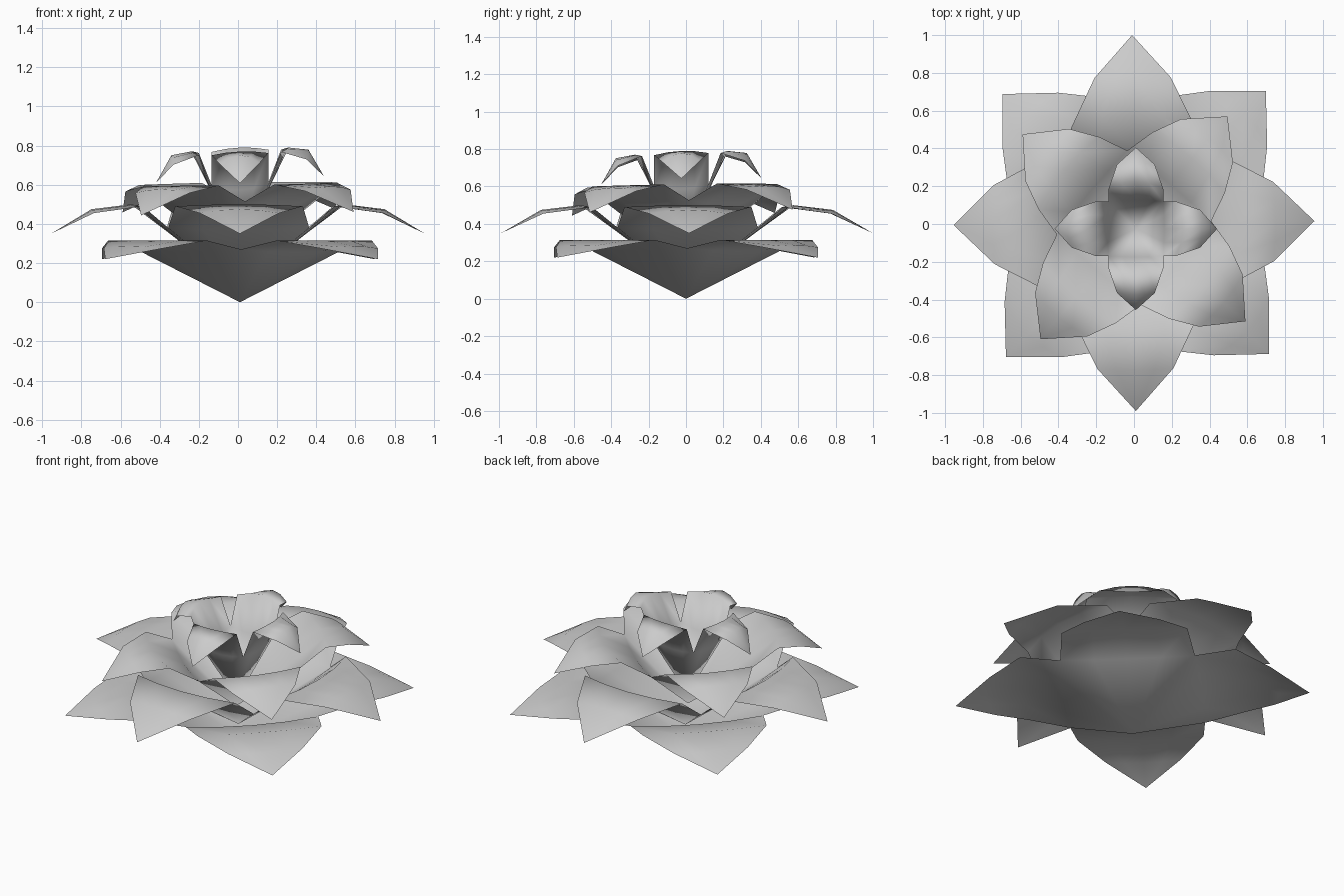
import bpy, bmesh
from math import radians
from mathutils import Matrix, Vector

cube = bpy.data.objects.get("Cube")
if cube:
    bpy.data.objects.remove(cube, do_unlink=True)

grey = bpy.data.materials.new("petal_grey")
grey.use_nodes = True
colour = (0.6, 0.6, 0.6, 1)
grey.diffuse_color = colour
grey.node_tree.nodes["Principled BSDF"].inputs["Base Color"].default_value = colour

COLUMNS = (-1, -0.5, 0, 0.5, 1)


def petal_whorl(name, turn, base_z, rows, tip, stretch=1, shift=(0, 0), tilt=0):
    """Four petals growing from one point; the first row is a shared square cup.
    Each row: reach in middle, reach at edge, half width, middle z, edge z."""
    bm = bmesh.new()
    for quarter in range(4):
        rot = Matrix.Rotation(radians(turn + 90 * quarter), 3, 'Z')

        def vert(x, y, z):
            p = rot @ Vector((x, y, z))
            return bm.verts.new((p.x * stretch + shift[0], p.y + shift[1],
                                 p.z + tilt * (p.x + p.y)))

        base = vert(0, 0, base_z)
        end = vert(tip[0], 0, tip[1])
        grid = []
        for mid, edge, half, z_mid, z_edge in rows:
            grid.append([vert(mid + (edge - mid) * c * c, half * c,
                              z_mid + (z_edge - z_mid) * c * c) for c in COLUMNS])
        for i in range(len(COLUMNS) - 1):
            bm.faces.new((base, grid[0][i], grid[0][i + 1]))
            for a, b in zip(grid, grid[1:]):
                bm.faces.new((a[i], b[i], b[i + 1], a[i + 1]))
            bm.faces.new((grid[-1][i], end, grid[-1][i + 1]))
    # join the petals along the shared cup seams
    bmesh.ops.remove_doubles(bm, verts=bm.verts[:], dist=0.0005)
    for face in bm.faces:
        face.smooth = True
    mesh = bpy.data.meshes.new(name)
    bm.to_mesh(mesh)
    bm.free()
    mesh.materials.append(grey)
    bpy.context.collection.objects.link(bpy.data.objects.new(name, mesh))


# Lowest cup with broad diagonal petals
petal_whorl("bottom_petals", 45.7, 0, [
    (0.39, 0.375, 0.375, 0.255, 0.27),
    (0.62, 0.60, 0.35, 0.315, 0.315),
    (0.82, 0.78, 0.21, 0.285, 0.275)], (0.985, 0.22), shift=(0.01, 0))

# Longest petals, along the axes
petal_whorl("long_petals", 0.6, 0.08, [
    (0.39, 0.375, 0.375, 0.37, 0.38),
    (0.57, 0.51, 0.34, 0.50, 0.49),
    (0.78, 0.77, 0.21, 0.475, 0.455)], (0.995, 0.35), stretch=0.96, shift=(0, 0.005))

# Upper diagonal petals
petal_whorl("upper_petals", 50, 0.2, [
    (0.30, 0.29, 0.29, 0.50, 0.52),
    (0.48, 0.45, 0.25, 0.605, 0.605),
    (0.62, 0.60, 0.18, 0.59, 0.57)], (0.77, 0.46), shift=(0, -0.02), tilt=0.015)

# Small inner petals curling outward around the throat
petal_whorl("inner_petals", 0, 0.25, [
    (0.15, 0.145, 0.145, 0.58, 0.60),
    (0.25, 0.21, 0.145, 0.78, 0.765),
    (0.35, 0.34, 0.10, 0.765, 0.72)], (0.43, 0.625), shift=(0.01, -0.025), tilt=0.04)
